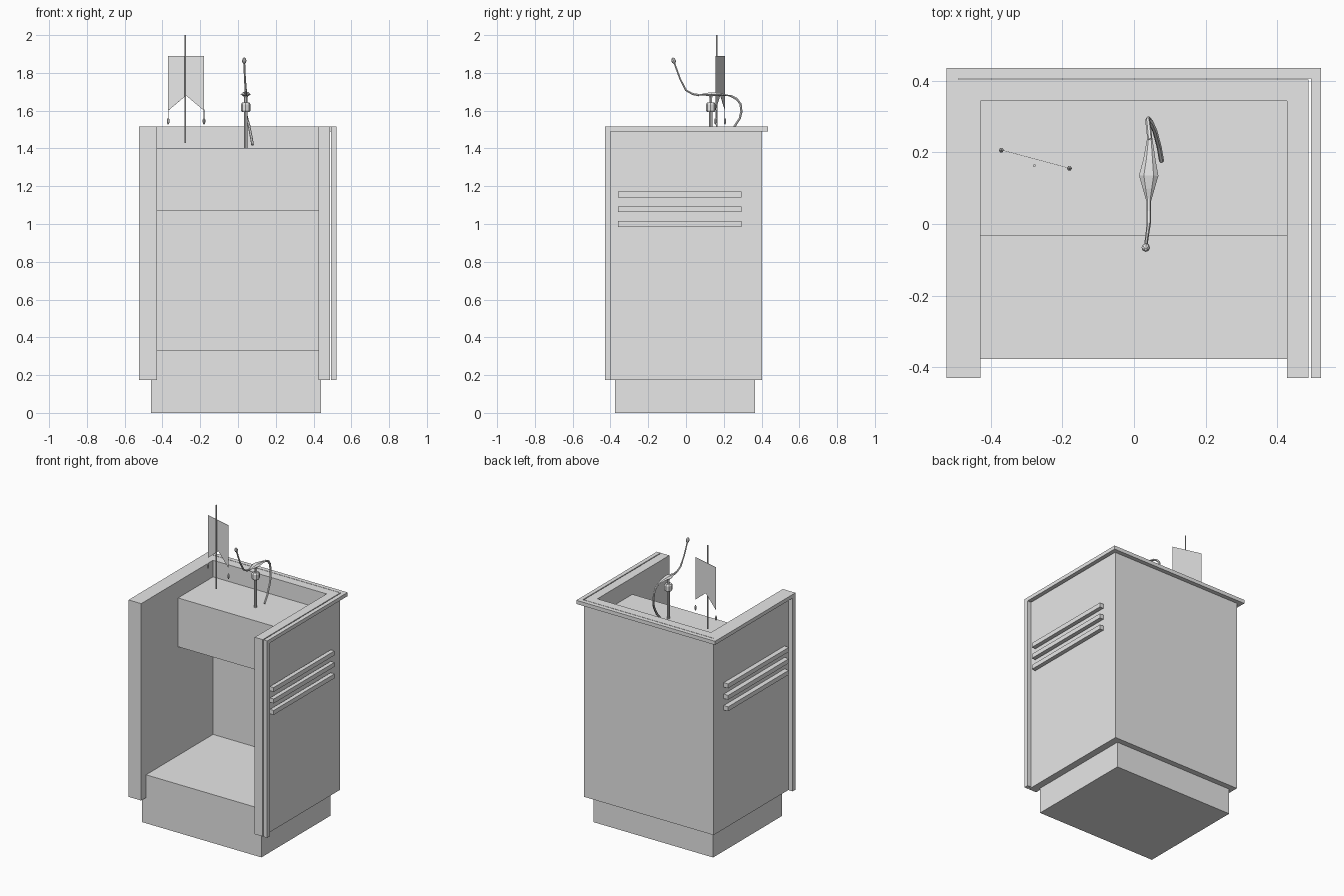
import bpy
import bmesh
from math import pi, sin, cos
from mathutils import Vector

old = bpy.data.objects.get("Cube")
if old:
    bpy.data.objects.remove(old)

grey = bpy.data.materials.new("plain_grey")
grey.use_nodes = True
grey.diffuse_color = (0.8, 0.8, 0.8, 1)
grey.node_tree.nodes["Principled BSDF"].inputs["Base Color"].default_value = (0.8, 0.8, 0.8, 1)


def finish(name, bm, closed=True):
    if closed:
        bmesh.ops.recalc_face_normals(bm, faces=bm.faces[:])
    mesh = bpy.data.meshes.new(name)
    bm.to_mesh(mesh)
    bm.free()
    mesh.materials.append(grey)
    obj = bpy.data.objects.new(name, mesh)
    bpy.context.collection.objects.link(obj)
    return obj


def box(name, x, y, z):
    bm = bmesh.new()
    bmesh.ops.create_cube(bm, size=1)
    for v in bm.verts:
        v.co = [(lo + hi) / 2 + c * (hi - lo) for c, (lo, hi) in zip(v.co, (x, y, z))]
    return finish(name, bm)


def extrude_outline(name, points, direction):
    bm = bmesh.new()
    face = bm.faces.new([bm.verts.new(p) for p in points])
    new = bmesh.ops.extrude_face_region(bm, geom=[face], use_keep_orig=True)["geom"]
    bmesh.ops.translate(bm, vec=direction, verts=[g for g in new if isinstance(g, bmesh.types.BMVert)])
    return finish(name, bm)


def tube(name, points, radii, sides=6, squash=1.0):
    """Sweep a polygon ring along a path; squash flattens it vertically."""
    pts = [Vector(p) for p in points]
    bm = bmesh.new()
    rings = []
    for i, p in enumerate(pts):
        along = (pts[min(i + 1, len(pts) - 1)] - pts[max(i - 1, 0)]).normalized()
        hint = Vector((1, 0, 0))
        up = along.cross(hint).normalized()
        side = up.cross(along)
        rings.append([bm.verts.new(p + radii[i] * (side * cos(a) + up * sin(a) * squash))
                      for a in (2 * pi * k / sides for k in range(sides))])
    for a, b in zip(rings, rings[1:]):
        for k in range(sides):
            n = (k + 1) % sides
            bm.faces.new((a[k], a[n], b[n], b[k]))
    bm.faces.new(rings[0])
    bm.faces.new(rings[-1])
    return finish(name, bm)


# Cabinet shell: U-shaped walls open to the front
LOW, TOP = 0.175, 1.515
FRONT, BACK = -0.43, 0.403
walls = [(-0.49, FRONT), (-0.428, FRONT), (-0.428, 0.343), (0.427, 0.343),
         (0.427, FRONT), (0.487, FRONT), (0.487, BACK), (-0.49, BACK)]
extrude_outline("cabinet_walls", [(x, y, LOW) for x, y in walls], (0, 0, TOP - LOW))

# Plinth and inner desk block
box("plinth", (-0.46, 0.44), (-0.377, 0.365), (0, 0.33))
box("desk_block", (-0.428, 0.427), (-0.033, 0.343), (1.07, 1.402))

# Side trims (inverted L) and slats
for side, inner, outer in (("right", -0.49, -0.523), ("left", 0.493, 0.521)):
    trim = [(FRONT, LOW), (-0.4, LOW), (-0.4, 1.49), (0.406, 1.49), (0.406, TOP), (FRONT, TOP)]
    extrude_outline(side + "_trim", [(inner, y, z) for y, z in trim], (outer - inner, 0, 0))
    for i, z in enumerate((1.0, 1.078, 1.156)):
        box(f"{side}_slat_{i + 1}", sorted((inner, outer)), (-0.36, 0.294), (z - 0.015, z + 0.015))
box("back_trim", (-0.523, 0.521), (0.406, 0.435), (1.49, TOP))

# Flag pole
tube("flag_pole", [(-0.278, 0.163, 1.43), (-0.278, 0.163, 2)], [0.004, 0.004])

# Swallow-tailed pennant with hanging tassels
A, B = Vector((-0.37, 0.206, 0)), Vector((-0.18, 0.155, 0))
outline = [(0, 1.89), (0, 1.60), (0.5, 1.68), (1, 1.60), (1, 1.89)]
extrude_outline("pennant", [A.lerp(B, t) + Vector((0, 0, z)) for t, z in outline], (0.0003, 0.001, 0))
for name, p in (("right", A), ("left", B)):
    heights = (1.605, 1.562, 1.553, 1.537, 1.528)
    tube(name + "_tassel", [p + Vector((0, 0, z)) for z in heights],
         [0.0015, 0.0015, 0.007, 0.007, 0.003])

# Microphone stand, collar and swivel
MX, MY = 0.041, 0.131
tube("microphone_stand", [(MX, MY, 1.4), (MX, MY, 1.6)], [0.009, 0.009], 8)
tube("stand_collar", [(MX, MY, z) for z in (1.593, 1.602, 1.633, 1.642)],
     [0.02, 0.026, 0.026, 0.02], 8)
tube("swivel", [(MX, MY, z) for z in (1.64, 1.67, 1.685)], [0.009, 0.009, 0.016])

# Microphone body, gooseneck, head and cable
tube("microphone_body", [(0.041, 0.065, 1.682), (0.041, 0.1, 1.686), (0.041, 0.135, 1.687),
                         (0.043, 0.18, 1.686), (0.044, 0.24, 1.678)],
     [0.007, 0.017, 0.027, 0.017, 0.007], 6, 0.45)
tube("gooseneck", [(0.041, 0.07, 1.682), (0.041, 0.035, 1.688), (0.041, 0.0, 1.708),
                   (0.037, -0.03, 1.765), (0.034, -0.052, 1.825), (0.033, -0.063, 1.856)],
     [0.007, 0.006, 0.006, 0.005, 0.005, 0.005])
tube("microphone_head", [(0.033, -0.06, 1.85), (0.033, -0.063, 1.856), (0.033, -0.066, 1.865),
                         (0.033, -0.069, 1.874), (0.033, -0.071, 1.88)],
     [0.005, 0.01, 0.012, 0.009, 0.004], 8)
tube("cable", [(0.044, 0.235, 1.679), (0.041, 0.268, 1.662), (0.038, 0.289, 1.635),
               (0.04, 0.293, 1.595), (0.047, 0.285, 1.56), (0.058, 0.26, 1.522),
               (0.07, 0.215, 1.46), (0.077, 0.175, 1.42)], [0.007] * 8)
